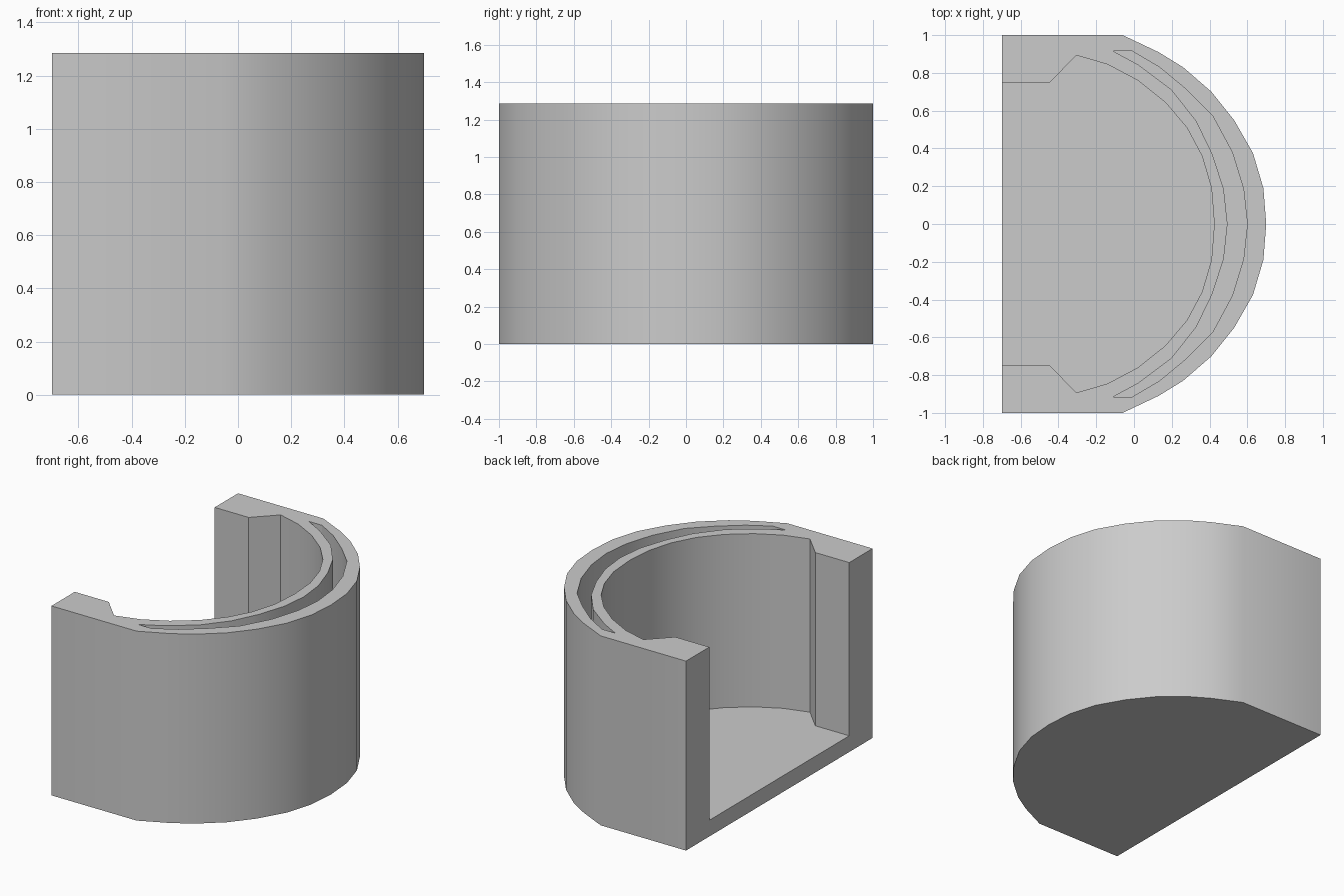
import bpy
import bmesh
import math

cube = bpy.data.objects.get("Cube")
if cube:
    bpy.data.objects.remove(cube, do_unlink=True)

HEIGHT = 1.285
FLOOR = 0.11

grey = bpy.data.materials.new("plain grey")
grey.use_nodes = True
colour = (0.6, 0.6, 0.6, 1)
grey.diffuse_color = colour
grey.node_tree.nodes["Principled BSDF"].inputs["Base Color"].default_value = colour


def mirrored(half):
    """Close a half outline (y > 0, ending on the x axis) with its reflection."""
    return half + [(x, -y) for x, y in reversed(half) if y > 0]


def prism(name, outline, low, high):
    """Extrude a plan outline between two heights."""
    bm = bmesh.new()
    face = bm.faces.new([bm.verts.new((x, y, low)) for x, y in outline])
    top = bmesh.ops.extrude_face_region(bm, geom=[face])["geom"]
    verts = [v for v in top if isinstance(v, bmesh.types.BMVert)]
    bmesh.ops.translate(bm, verts=verts, vec=(0, 0, high - low))
    bmesh.ops.recalc_face_normals(bm, faces=bm.faces)
    mesh = bpy.data.meshes.new(name)
    bm.to_mesh(mesh)
    bm.free()
    mesh.materials.append(grey)
    obj = bpy.data.objects.new(name, mesh)
    bpy.context.collection.objects.link(obj)
    return obj


# Outer D-shaped block
outer = [(-0.7, 1), (-0.06, 1), (0.13, 0.91), (0.26, 0.83), (0.41, 0.7),
         (0.53, 0.55), (0.63, 0.375), (0.685, 0.19), (0.7, 0)]
shell = prism("curved_shell", mirrored(outer), 0, HEIGHT)

# Pocket that opens through the flat side and leaves a floor
pocket = [(-0.9, 0.75), (-0.445, 0.75), (-0.305, 0.893), (-0.14, 0.845),
          (0.02, 0.76), (0.165, 0.645), (0.28, 0.51), (0.36, 0.36),
          (0.41, 0.19), (0.425, 0)]

# Crescent slot inside the curved wall
slot_out = [(-0.11, 0.915), (-0.01, 0.915), (0.135, 0.83), (0.28, 0.71),
            (0.415, 0.575), (0.52, 0.38), (0.58, 0.185), (0.6, 0)]
slot_in = [(0.02, 0.845), (0.2, 0.71), (0.33, 0.545), (0.415, 0.37),
           (0.475, 0.185), (0.495, 0)]
crescent = mirrored(slot_out) + mirrored(slot_in)[::-1]

# Cut both hollows out of the block
for name, outline in (("pocket_cutter", mirrored(pocket)), ("slot_cutter", crescent)):
    cutter = prism(name, outline, FLOOR, HEIGHT + 0.2)
    cut = shell.modifiers.new(name, "BOOLEAN")
    cut.operation = "DIFFERENCE"
    cut.solver = "EXACT"
    cut.object = cutter
    bpy.context.view_layer.objects.active = shell
    bpy.ops.object.modifier_apply(modifier=cut.name)
    bpy.data.objects.remove(cutter, do_unlink=True)

# Smooth the curved walls, keep the corners crisp
bpy.ops.object.select_all(action="DESELECT")
shell.select_set(True)
bpy.context.view_layer.objects.active = shell
bpy.ops.object.shade_smooth_by_angle(angle=math.radians(30))
